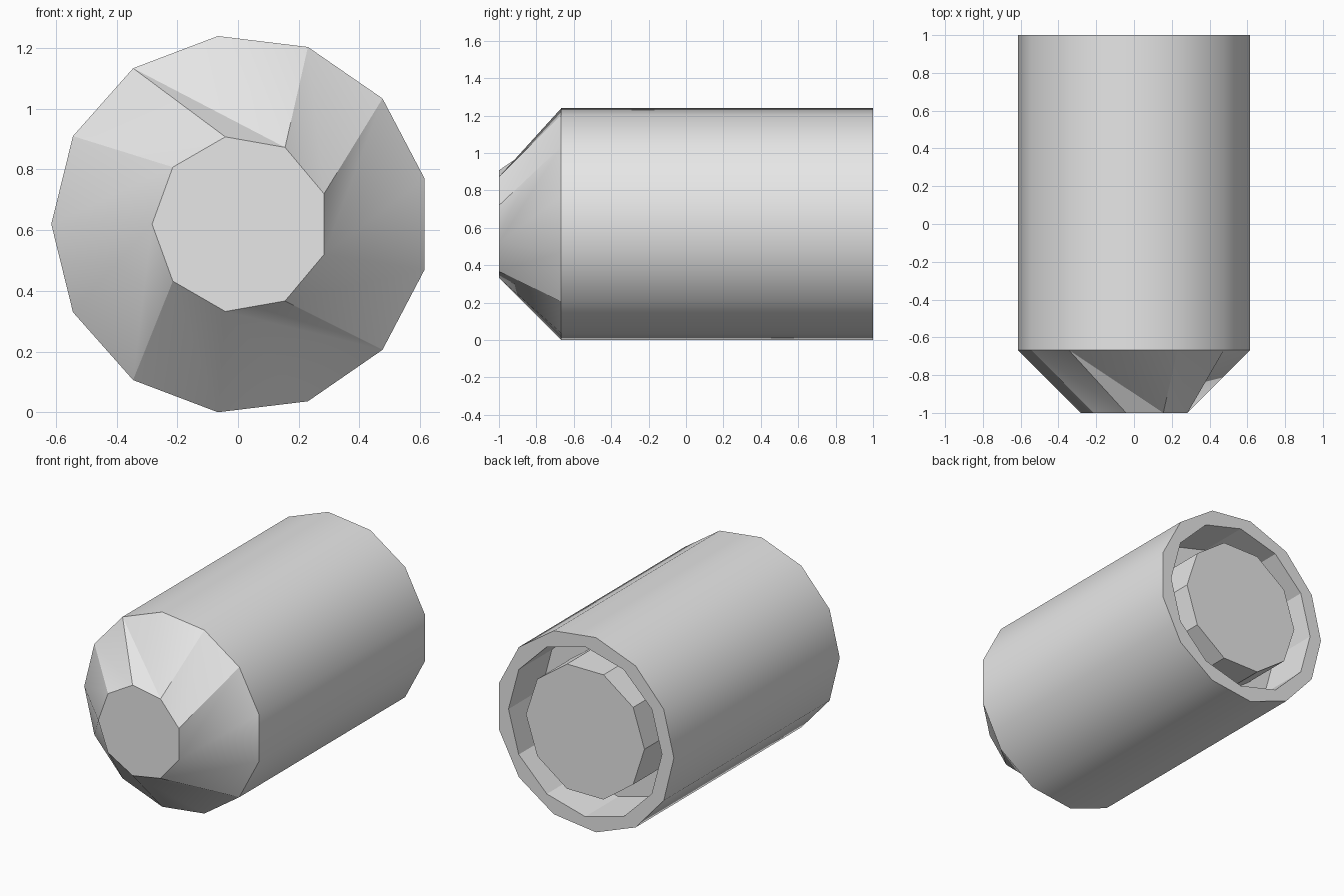
import bpy, bmesh, math

CENTRE_X, CENTRE_Z = 0.009, 0.62
NOSE, SHOULDER, FLOOR, BACK = -1.0, -0.667, 0.667, 1.0

cube = bpy.data.objects.get("Cube")
if cube:
    bpy.data.objects.remove(cube, do_unlink=True)

grey = bpy.data.materials.new("light_grey")
grey.use_nodes = True
grey.diffuse_color = (0.8, 0.8, 0.8, 1)
grey.node_tree.nodes["Principled BSDF"].inputs["Base Color"].default_value = (0.8, 0.8, 0.8, 1)


def ring(bm, sides, radius, y):
    """Polygon in the XZ plane whose first corner points to -x, then turns up."""
    verts = []
    for i in range(sides):
        a = math.pi - math.tau * i / sides
        verts.append(bm.verts.new((CENTRE_X + radius * math.cos(a), y,
                                   CENTRE_Z + radius * math.sin(a))))
    return verts


def walls(bm, a, b):
    """Quads between two rings with the same number of corners."""
    n = len(a)
    for i in range(n):
        k = (i + 1) % n
        bm.faces.new((a[i], a[k], b[k], b[i]))


def stitch(bm, few, many, bias):
    """Triangles between rings with different numbers of corners."""
    n, m = len(few), len(many)
    j = 0
    for i in range(1, n + 1):
        bm.faces.new((few[i - 1], few[i % n], many[j % m]))
        target = int(i * m / n + bias + 1e-6)
        while j < target:
            bm.faces.new((few[i % n], many[j % m], many[(j + 1) % m]))
            j += 1


def finish(bm, name):
    bmesh.ops.recalc_face_normals(bm, faces=bm.faces[:])
    mesh = bpy.data.meshes.new(name)
    bm.to_mesh(mesh)
    bm.free()
    mesh.materials.append(grey)
    obj = bpy.data.objects.new(name, mesh)
    bpy.context.collection.objects.link(obj)
    bpy.ops.object.select_all(action="DESELECT")
    obj.select_set(True)
    bpy.context.view_layer.objects.active = obj
    bpy.ops.object.shade_smooth_by_angle(angle=math.radians(29.5))
    return obj


# Shell: tapered nose, straight barrel, back rim and recess
bm = bmesh.new()
nose = ring(bm, 9, 0.292, NOSE)
shoulder = ring(bm, 13, 0.624, SHOULDER)
back = ring(bm, 13, 0.624, BACK)
rim = ring(bm, 12, 0.54, BACK)
floor = ring(bm, 12, 0.54, FLOOR)
bm.faces.new(nose)
stitch(bm, nose, shoulder, 0)
walls(bm, shoulder, back)
stitch(bm, rim, back, 0.5)
walls(bm, rim, floor)
bm.faces.new(floor)
finish(bm, "barrel_shell")

# Core: plug standing in the recess, flush with the rim
bm = bmesh.new()
base = ring(bm, 10, 0.417, FLOOR)
top = ring(bm, 10, 0.417, BACK)
walls(bm, base, top)
bm.faces.new(base)
bm.faces.new(top)
finish(bm, "back_core")
